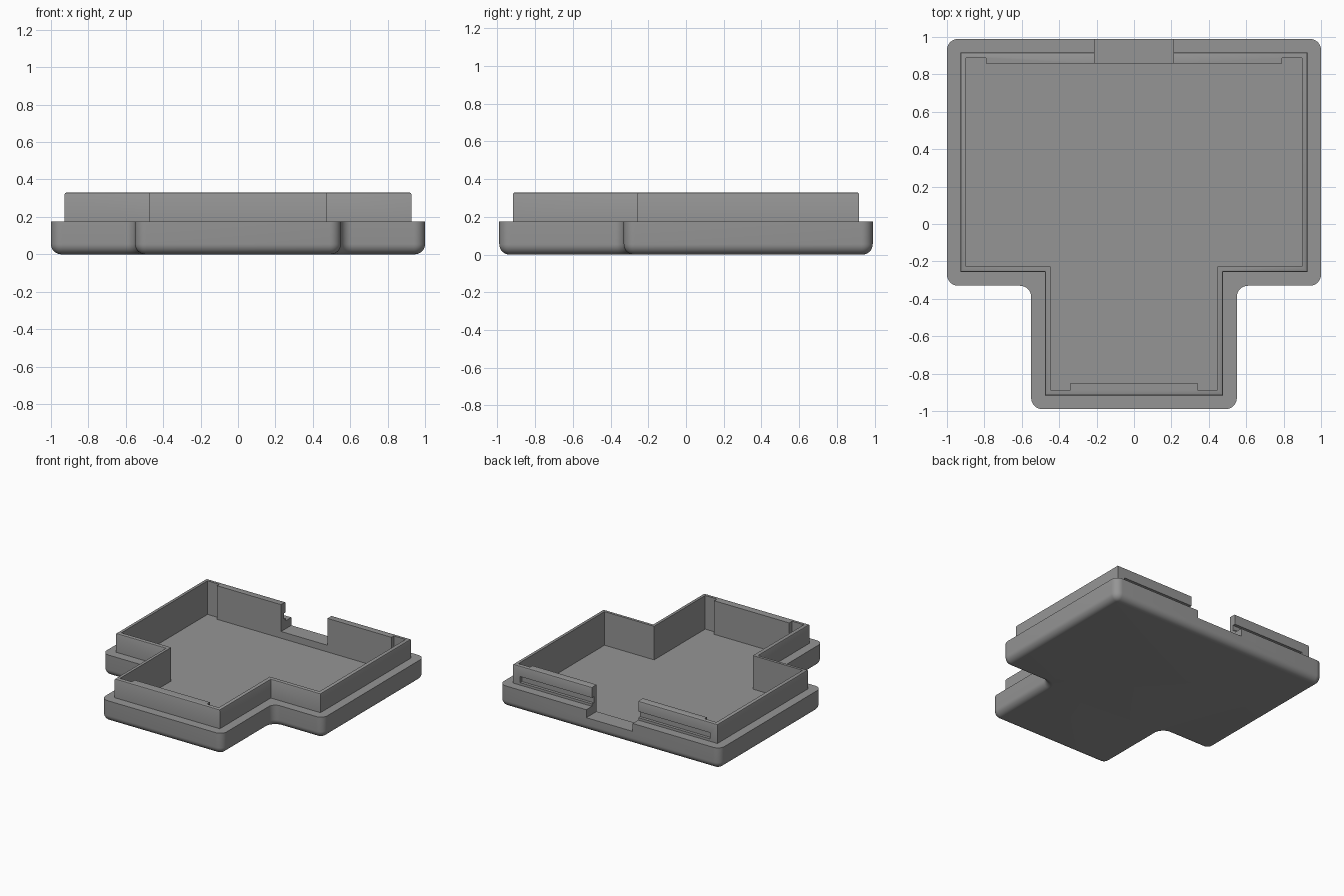
import bpy, bmesh, math

if "Cube" in bpy.data.objects:
    bpy.data.objects.remove(bpy.data.objects["Cube"])

grey = bpy.data.materials.new("mid_grey")
grey.diffuse_color = (0.3, 0.3, 0.3, 1)
grey.use_nodes = True
grey.node_tree.nodes["Principled BSDF"].inputs["Base Color"].default_value = grey.diffuse_color


def outline(d):
    """T-shaped outline, moved inwards by d."""
    w, s, top, mid, low = 1 - d, 0.55 - d, 0.99 - d, -0.33 + d, -0.99 + d
    return [(-s, low), (s, low), (s, mid), (w, mid),
            (w, top), (-w, top), (-w, mid), (-s, mid)]


def rounded_outline(d, r=0.06, steps=8):
    """Rounded T outline moved inwards by d, with fixed arc centres."""
    pts, ring = outline(0), []
    for i, (x, y) in enumerate(pts):
        (px, py), (nx, ny) = pts[i - 1], pts[(i + 1) % len(pts)]
        a = math.atan2(y - py, x - px)
        b = math.atan2(ny - y, nx - x)
        turn = math.copysign(math.pi / 2, math.sin(b - a))
        sign = 1 if turn > 0 else -1
        cx = x + r * (math.cos(b) - math.cos(a))
        cy = y + r * (math.sin(b) - math.sin(a))
        for k in range(steps + 1):
            t = a - sign * math.pi / 2 + turn * k / steps
            rad = r - sign * d
            ring.append((cx + rad * math.cos(t), cy + rad * math.sin(t)))
    return ring


def loft(name, rings):
    """Closed solid through a stack of (points, z) rings."""
    bm = bmesh.new()
    rows = [[bm.verts.new((x, y, z)) for x, y in pts] for pts, z in rings]
    n = len(rows[0])
    for lo, hi in zip(rows, rows[1:]):
        for i in range(n):
            j = (i + 1) % n
            bm.faces.new((lo[i], lo[j], hi[j], hi[i]))
    bm.faces.new(rows[0][::-1])
    bm.faces.new(rows[-1])
    me = bpy.data.meshes.new(name)
    bm.to_mesh(me)
    bm.free()
    me.materials.append(grey)
    ob = bpy.data.objects.new(name, me)
    bpy.context.collection.objects.link(ob)
    return ob


def box(name, x0, x1, y0, y1, z0, z1):
    pts = [(x0, y0), (x1, y0), (x1, y1), (x0, y1)]
    return loft(name, [(pts, z0), (pts, z1)])


def combine(ob, tool, operation):
    """Apply a boolean and discard the tool."""
    mod = ob.modifiers.new("cut", 'BOOLEAN')
    mod.object, mod.operation, mod.solver = tool, operation, 'EXACT'
    bpy.context.view_layer.objects.active = ob
    bpy.ops.object.modifier_apply(modifier=mod.name)
    bpy.data.objects.remove(tool)


# Base tray with rounded bottom edge
F = 0.055
rings = []
for k in range(9):
    t = math.pi / 2 * k / 8
    rings.append((rounded_outline(F * (1 - math.sin(t))), F * (1 - math.cos(t))))
rings.append((rounded_outline(0), 0.175))
tray = loft("tray", rings)

# Raised lip wall with a softened top edge
lip = loft("lip", [(outline(0.073), 0.1), (outline(0.073), 0.32),
                   (outline(0.076), 0.327), (outline(0.082), 0.33)])
combine(tray, lip, 'UNION')

# Inner cavity, leaving thickened pads on the back and front walls
cavity = loft("cavity", [(outline(0.103), 0.055), (outline(0.103), 0.5)])
combine(cavity, box("back_pad", -0.79, 0.79, 0.857, 1.2, 0, 0.6), 'DIFFERENCE')
combine(cavity, box("front_pad", -0.34, 0.34, -1.2, -0.85, 0, 0.6), 'DIFFERENCE')
combine(tray, cavity, 'DIFFERENCE')

# Opening through the back wall and rim
combine(tray, box("opening", -0.21, 0.21, 0.8, 1.2, 0.11, 0.5), 'DIFFERENCE')

# Latch grooves on the outside of the back wall
for s in (-1, 1):
    x0, x1 = sorted((s * 0.15, s * 0.86))
    combine(tray, box("groove", x0, x1, 0.893, 1.2, 0.195, 0.245), 'DIFFERENCE')

bpy.ops.object.select_all(action='DESELECT')
tray.select_set(True)
bpy.context.view_layer.objects.active = tray
bpy.ops.object.shade_smooth_by_angle(angle=math.radians(30))
